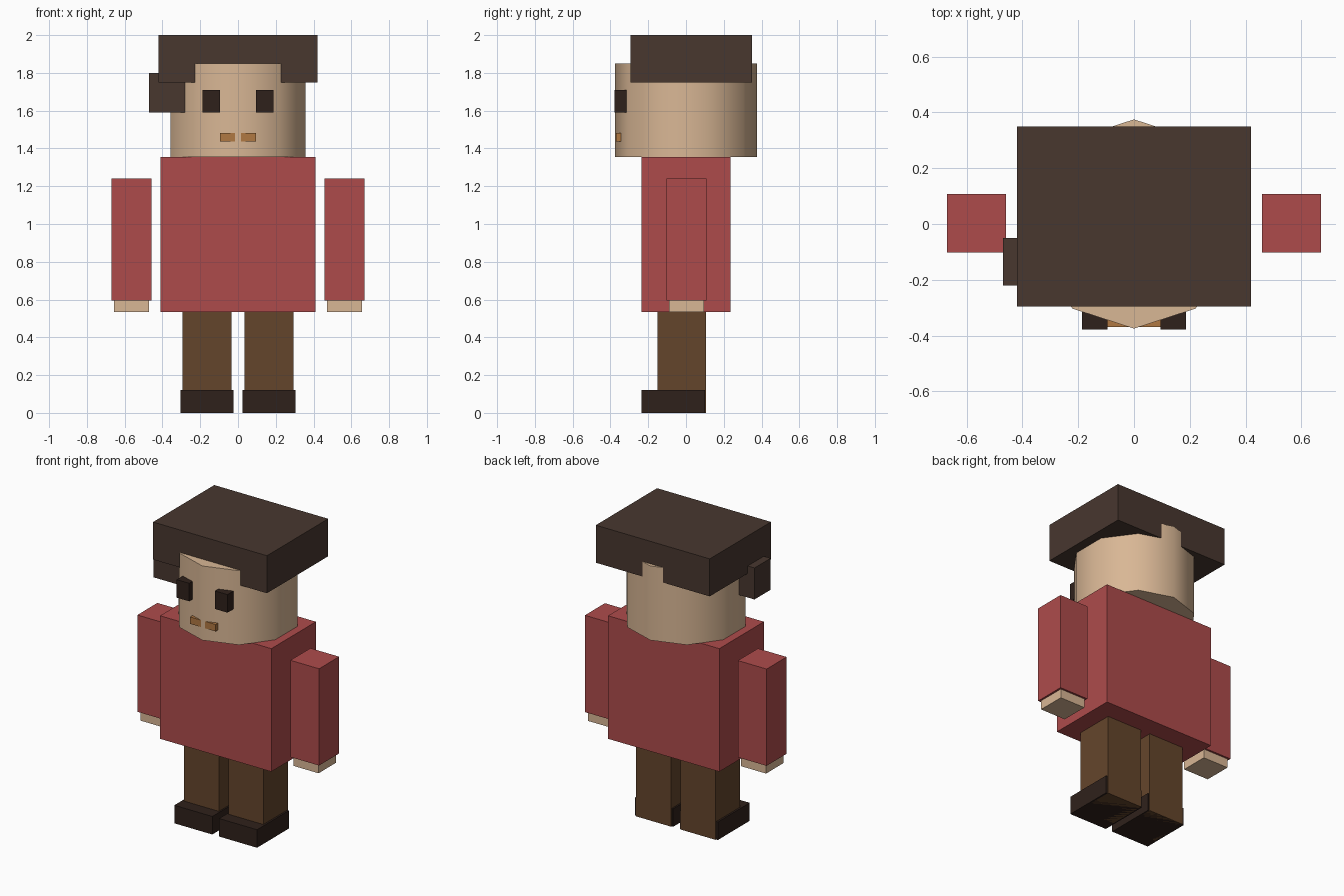
import bpy, bmesh, math
from mathutils import Matrix, Vector

if "Cube" in bpy.data.objects:
    bpy.data.objects.remove(bpy.data.objects["Cube"])


def material(name, r, g, b):
    """Material from 0-255 sRGB values."""
    m = bpy.data.materials.new(name)
    m.diffuse_color = [((c / 255 + 0.055) / 1.055) ** 2.4 for c in (r, g, b)] + [1]
    m.use_nodes = True
    m.node_tree.nodes["Principled BSDF"].inputs["Base Color"].default_value = m.diffuse_color
    return m


SKIN = material("skin", 217, 183, 149)
HAIR = material("hair_brown", 72, 55, 47)
SHIRT = material("shirt_red", 174, 75, 75)
TROUSER = material("trouser_brown", 100, 69, 43)
DARK = material("dark_brown", 47, 33, 27)
LIP = material("lip_orange", 176, 120, 66)


def add_object(name, bm, mat):
    mesh = bpy.data.meshes.new(name)
    bm.to_mesh(mesh)
    bm.free()
    mesh.materials.append(mat)
    ob = bpy.data.objects.new(name, mesh)
    bpy.context.collection.objects.link(ob)
    return ob


def box(name, x, y, z, mat):
    """Box from (min, max) ranges on each axis."""
    lo, hi = (Vector(v) for v in zip(x, y, z))
    bm = bmesh.new()
    bmesh.ops.create_cube(bm, size=1, matrix=Matrix.Translation((lo + hi) / 2)
                          @ Matrix.Diagonal((*(hi - lo), 1)))
    return add_object(name, bm, mat)


def pair(name, x, y, z, mat):
    """Matching boxes on both sides of x = 0."""
    box(name + "_right", x, y, z, mat)
    box(name + "_left", (-x[1], -x[0]), y, z, mat)


# Head: ten-sided drum with a corner facing forward
bm = bmesh.new()
ring = [bm.verts.new((0.375 * math.sin(i * math.tau / 10),
                      -0.375 * math.cos(i * math.tau / 10), 1.355)) for i in range(10)]
base = bm.faces.new(ring)
top = bmesh.ops.extrude_face_region(bm, geom=[base], use_keep_orig=True)["geom"]
bmesh.ops.translate(bm, vec=(0, 0, 0.495),
                    verts=[v for v in top if isinstance(v, bmesh.types.BMVert)])
bmesh.ops.recalc_face_normals(bm, faces=bm.faces)
head = add_object("head", bm, SKIN)
bpy.context.view_layer.objects.active = head
head.select_set(True)
bpy.ops.object.shade_smooth_by_angle(angle=math.radians(45))

# Hair cap and side tuft
box("hair", (-0.42, 0.42), (-0.295, 0.35), (1.75, 2.0), HAIR)
box("hair_tuft", (-0.47, -0.28), (-0.22, -0.05), (1.59, 1.80), HAIR)

# Face
pair("eye", (0.095, 0.187), (-0.378, -0.30), (1.59, 1.71), DARK)
box("mouth", (-0.095, 0.095), (-0.37, -0.335), (1.437, 1.483), LIP)

# Body and limbs
box("torso", (-0.41, 0.41), (-0.235, 0.235), (0.535, 1.355), SHIRT)
pair("arm", (0.458, 0.67), (-0.103, 0.108), (0.595, 1.24), SHIRT)
pair("hand", (0.471, 0.657), (-0.09, 0.095), (0.535, 0.61), SKIN)
pair("leg", (0.035, 0.293), (-0.152, 0.106), (0.0, 0.535), TROUSER)
pair("shoe", (0.025, 0.305), (-0.235, 0.10), (0.0, 0.12), DARK)
